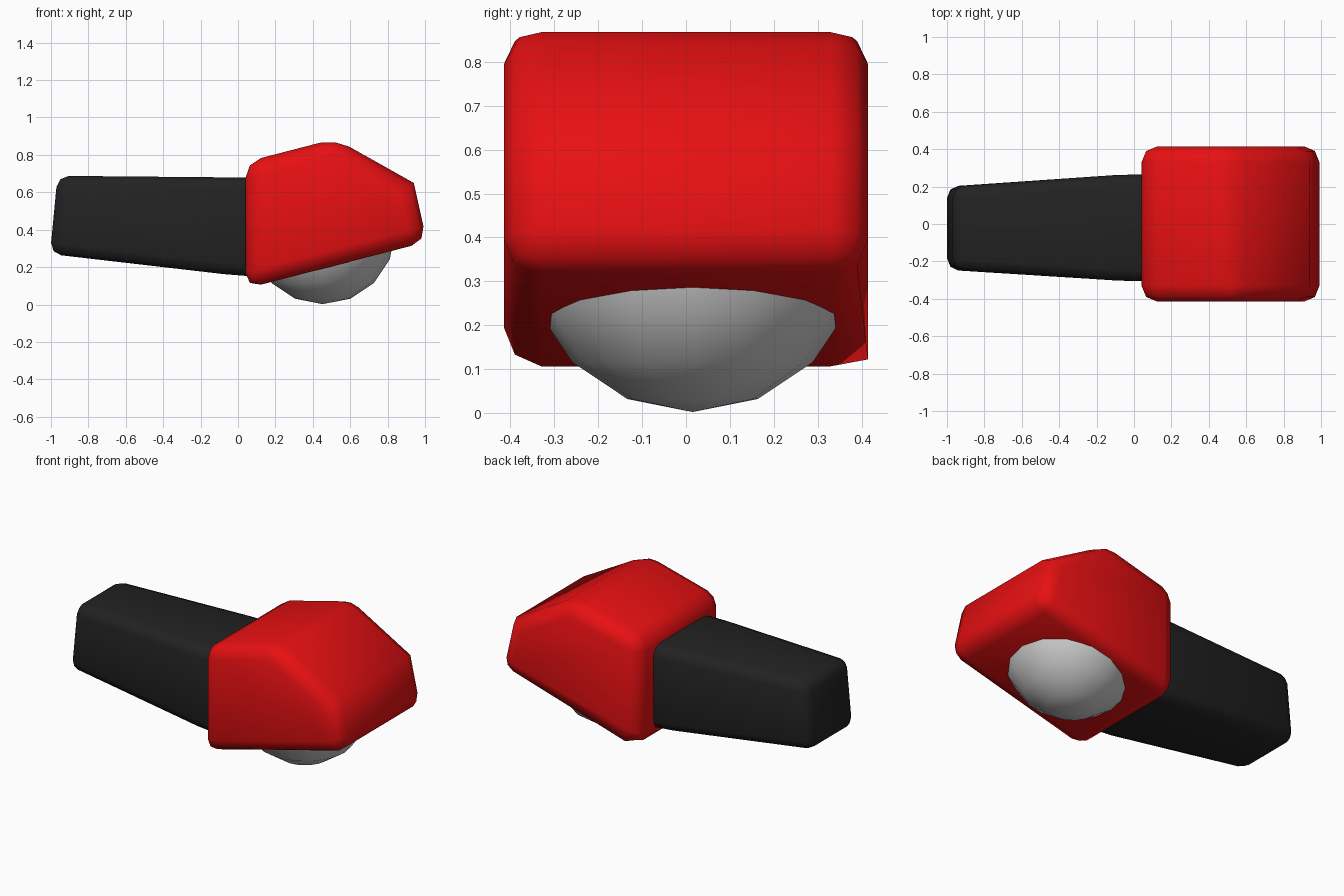
import bpy, bmesh
from mathutils import Vector

if "Cube" in bpy.data.objects:
    bpy.data.objects.remove(bpy.data.objects["Cube"])


def material(name, rgb):
    m = bpy.data.materials.new(name)
    m.diffuse_color = (*rgb, 1.0)
    m.use_nodes = True
    m.node_tree.nodes["Principled BSDF"].inputs["Base Color"].default_value = m.diffuse_color
    return m


RED = material("red", (0.80, 0.005, 0.006))
BLACK = material("black", (0.016, 0.016, 0.016))
GREY = material("light grey", (0.60, 0.60, 0.60))


def finish(bm, name, mat):
    bmesh.ops.recalc_face_normals(bm, faces=bm.faces)
    for f in bm.faces:
        f.smooth = True
    me = bpy.data.meshes.new(name)
    bm.to_mesh(me)
    bm.free()
    me.materials.append(mat)
    ob = bpy.data.objects.new(name, me)
    bpy.context.collection.objects.link(ob)
    return ob


def loft(sections):
    """Join equal-length rings of points into a capped solid."""
    bm = bmesh.new()
    rings = [[bm.verts.new(p) for p in s] for s in sections]
    n = len(rings[0])
    for a, b in zip(rings, rings[1:]):
        for i in range(n):
            j = (i + 1) % n
            bm.faces.new((a[i], a[j], b[j], b[i]))
    bm.faces.new(rings[0])
    bm.faces.new(rings[-1])
    bmesh.ops.recalc_face_normals(bm, faces=bm.faces)
    return bm, rings


def bevel(bm, edges, width):
    bmesh.ops.bevel(bm, geom=edges, offset=width, offset_type='OFFSET',
                    segments=2, profile=0.5, affect='EDGES', clamp_overlap=True)


# head: side profile extruded across y, soft on every edge but the brow
profile = [(0.04, 0.085), (0.04, 0.762), (0.52, 0.886), (0.94, 0.65), (1.01, 0.335)]
bm, rings = loft([[(x, y, z) for x, z in profile] for y in (-0.415, 0.415)])
brow = {rings[0][3], rings[1][3]}
bevel(bm, [e for e in bm.edges if set(e.verts) != brow], 0.085)
# one lower back corner is pulled out square
corner = Vector((0.13, 0.415, 0.122))
min(bm.verts, key=lambda v: (v.co - corner).length).co = corner
finish(bm, "head", RED)

# handle: tapered rounded bar running into the head
def section(x_low, x_top, y0, y1, z0, z1):
    return [(x_low, y0, z0), (x_low, y1, z0), (x_top, y1, z1), (x_top, y0, z1)]


bm, rings = loft([section(-1.005, -0.965, -0.245, 0.20, 0.27, 0.688),
                  section(-0.08, -0.08, -0.303, 0.263, 0.163, 0.68),
                  section(0.20, 0.20, -0.306, 0.265, 0.14, 0.675)])
middle = set(rings[1])
bevel(bm, [e for e in bm.edges if not set(e.verts) <= middle], 0.06)
finish(bm, "handle", BLACK)

# ball set into the underside of the head
bm = bmesh.new()
bmesh.ops.create_uvsphere(bm, u_segments=16, v_segments=8, radius=0.388)
bmesh.ops.translate(bm, verts=bm.verts, vec=(0.453, 0.015, 0.39))
finish(bm, "ball", GREY)
